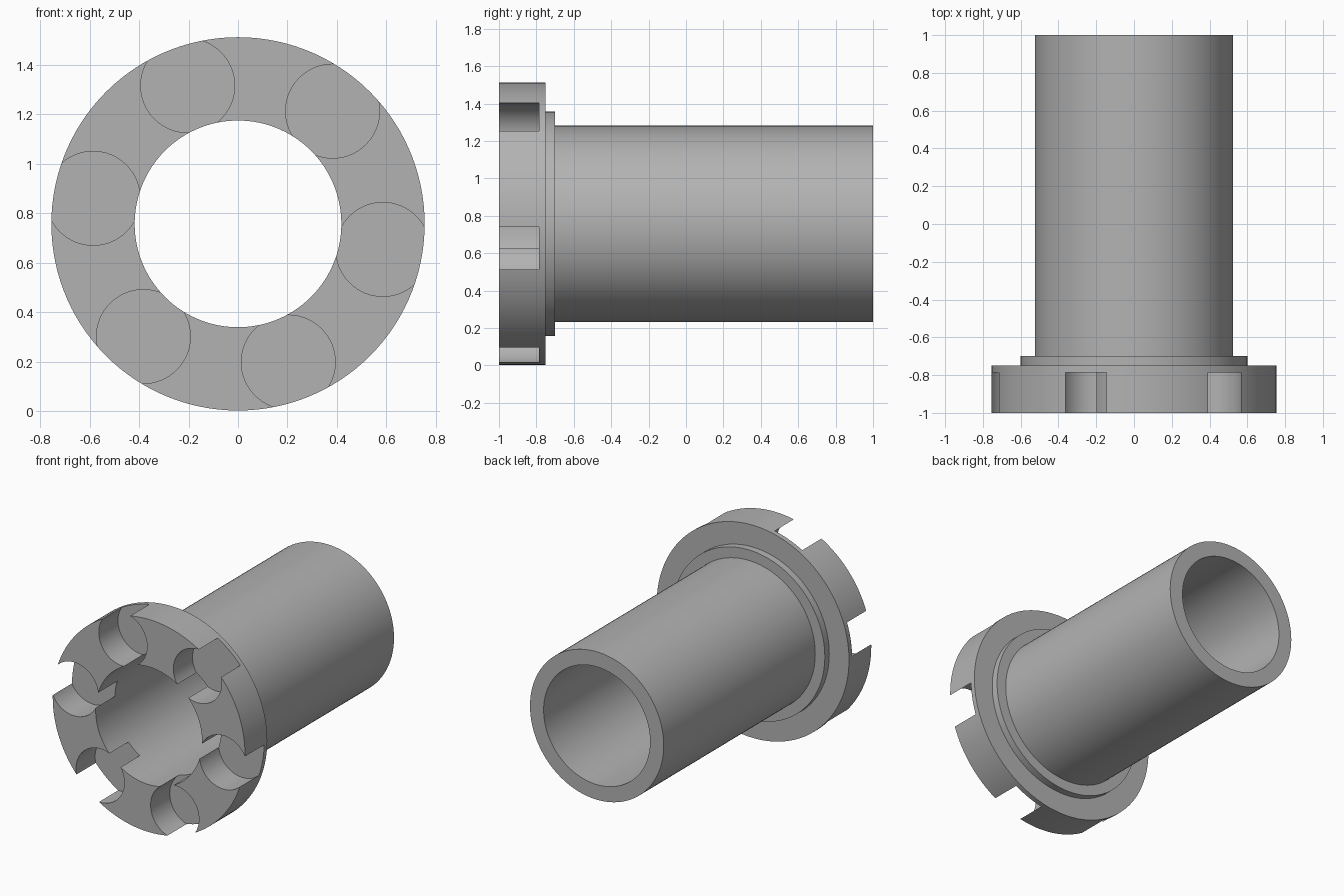
import bpy, bmesh, math
from mathutils import Matrix, Vector

cube = bpy.data.objects.get("Cube")
if cube:
    bpy.data.objects.remove(cube)

RIM, BORE, AXIS_Z = 0.755, 0.418, 0.757
SEGMENTS = 120

grey = bpy.data.materials.new("plain grey")
grey.use_nodes = True
grey.diffuse_color = (0.45, 0.45, 0.45, 1)
grey.node_tree.nodes["Principled BSDF"].inputs["Base Color"].default_value = grey.diffuse_color


def add_object(name, bm):
    bmesh.ops.recalc_face_normals(bm, faces=bm.faces)
    mesh = bpy.data.meshes.new(name)
    bm.to_mesh(mesh)
    bm.free()
    mesh.materials.append(grey)
    obj = bpy.data.objects.new(name, mesh)
    bpy.context.collection.objects.link(obj)
    return obj


# Hollow flanged sleeve: closed (radius, y) section swept round the y axis
section = [(BORE, -1), (RIM, -1), (RIM, -0.75), (0.6, -0.75), (0.6, -0.7),
           (0.525, -0.7), (0.525, 1), (BORE, 1)]
bm = bmesh.new()
rings = []
for i in range(SEGMENTS):
    a = math.tau * i / SEGMENTS
    rings.append([bm.verts.new((r * math.cos(a), y, AXIS_Z + r * math.sin(a)))
                  for r, y in section])
for i, ring in enumerate(rings):
    following = rings[(i + 1) % SEGMENTS]
    for j in range(len(section)):
        k = (j + 1) % len(section)
        bm.faces.new((ring[j], ring[k], following[k], following[j]))
sleeve = add_object("flanged_sleeve", bm)

# Six round pockets, open to both the rim and the bore
bm = bmesh.new()
for i in range(6):
    a = math.radians(60 * i - 10)
    place = Vector((0.595 * math.cos(a), -0.985, AXIS_Z + 0.595 * math.sin(a)))
    bmesh.ops.create_cone(
        bm, cap_ends=True, segments=64, radius1=0.19, radius2=0.19, depth=0.4,
        matrix=Matrix.Translation(place) @ Matrix.Rotation(math.pi / 2, 4, "X"))
cutter = add_object("pocket_cutter", bm)
cutter.hide_render = True

# Cut the pockets, then shade with sharp edges
cut = sleeve.modifiers.new("pockets", "BOOLEAN")
cut.operation = "DIFFERENCE"
cut.solver = "EXACT"
cut.object = cutter
bpy.ops.object.select_all(action="DESELECT")
sleeve.select_set(True)
bpy.context.view_layer.objects.active = sleeve
bpy.ops.object.modifier_apply(modifier=cut.name)
bpy.data.objects.remove(cutter)
bpy.ops.object.shade_smooth_by_angle(angle=math.radians(30))
